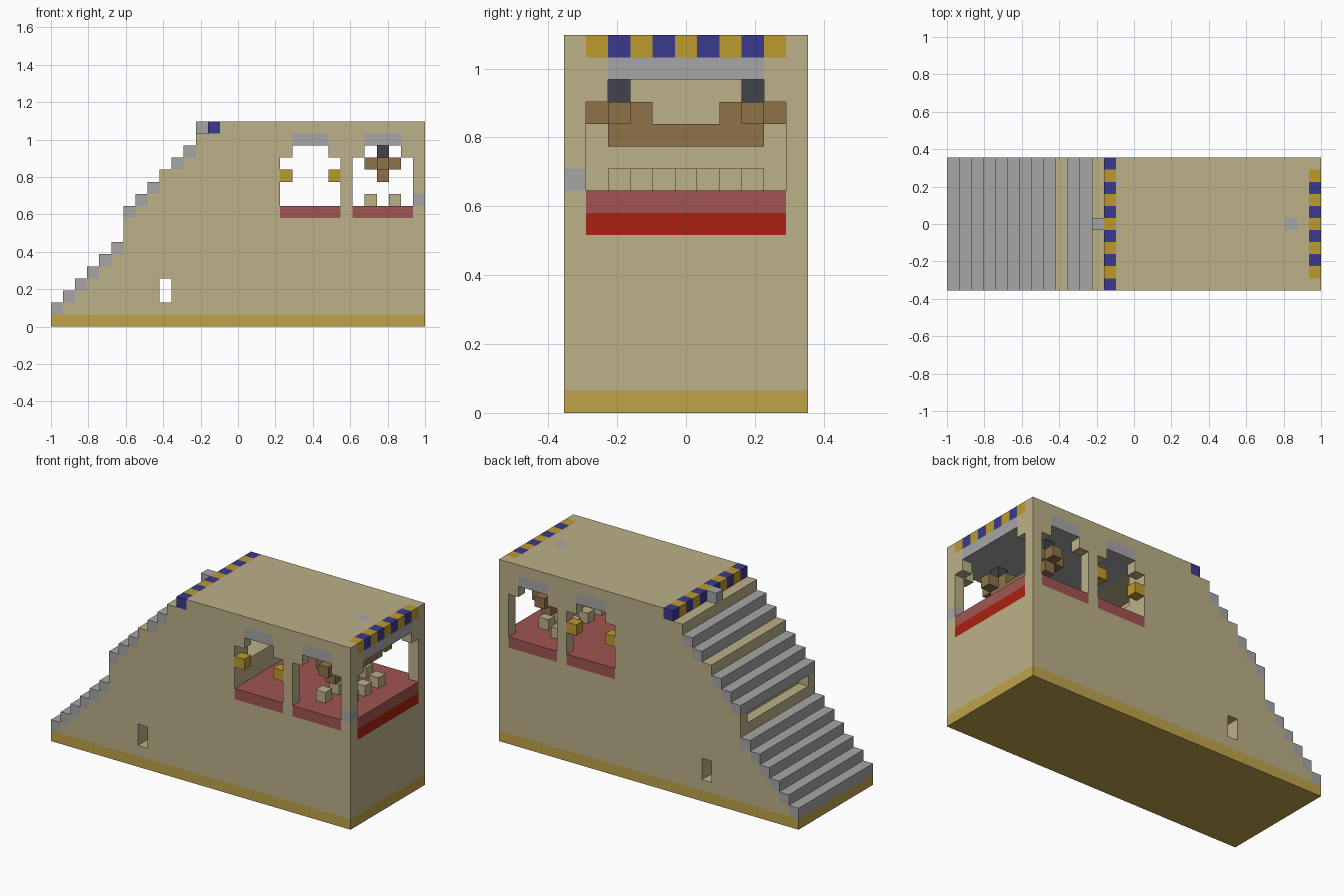
import bpy
import bmesh
from mathutils import Vector

cube = bpy.data.objects.get("Cube")
if cube:
    bpy.data.objects.remove(cube, do_unlink=True)

NX, NY, NZ = 31, 11, 17          # block counts; one block is the modelling unit
S = 2 / NX


def linear(c):
    c /= 255
    return c / 12.92 if c <= 0.04045 else ((c + 0.055) / 1.055) ** 2.4


def material(name, r, g, b):
    m = bpy.data.materials.new(name)
    m.use_nodes = True
    col = (linear(r), linear(g), linear(b), 1)
    m.diffuse_color = col
    m.node_tree.nodes["Principled BSDF"].inputs["Base Color"].default_value = col
    return m


tan = material("sandstone", 188, 177, 137)
ochre = material("ochre", 191, 163, 75)
gold = material("gold", 190, 155, 45)
blue = material("blue", 58, 58, 142)
grey = material("stone_grey", 166, 166, 166)
dark = material("charcoal", 66, 66, 76)
brown = material("brown", 143, 114, 73)
red = material("bright_red", 170, 32, 16)
rose = material("dull_red", 160, 85, 82)

cells = {}                        # block position -> part name
mats = {}                         # part name -> material


def span(v):
    return range(v[0], v[1] + 1) if isinstance(v, tuple) else (v,)


def fill(part, mat, x, y, z):
    """Lay blocks of a part over inclusive ranges, replacing what is there."""
    mats[part] = mat
    for i in span(x):
        for j in span(y):
            for k in span(z):
                cells[i, j, k] = part


def carve(x, y, z):
    for i in span(x):
        for j in span(y):
            for k in span(z):
                cells.pop((i, j, k), None)


WIDE = (0, NY - 1)

# Body and base
fill("body", tan, (13, 30), WIDE, (1, 16))
fill("base", ochre, (0, 30), WIDE, 0)

# Staircase: each column rises to its step top, the tread block is stone
for i in range(13):
    top = i + 1 if i < 6 else i + 3
    fill("body", tan, i, WIDE, (1, top))
    if i not in (9, 12):
        fill("stair_treads", grey, i, WIDE, top)
carve(6, (1, 9), 8)               # slot under the landing
carve(9, WIDE, (2, 3))            # small passage through the base

# Cabin room with ceiling, floor and rear alcove
carve((19, 29), (1, 9), (10, 14))
carve((16, 18), (2, 8), (12, 14))
fill("ceiling", grey, (19, 29), (1, 9), 15)
fill("cabin_floor", rose, (19, 30), (1, 9), 9)
fill("front_band", red, 30, (1, 9), 8)

# Side windows on both walls
for y in (0, 10):
    for x in (19, 25):
        carve((x, x + 4), y, (10, 13))
        carve((x + 1, x + 3), y, 14)
        fill("window_lintels", grey, (x + 1, x + 3), y, 15)
        fill("cabin_floor", rose, (x, x + 4), y, 9)
    for x in (19, 23):
        fill("window_lamps", gold, x, y, 12)

# End window
carve(30, (1, 9), (10, 13))
carve(30, (2, 8), 14)
fill("window_lintels", grey, 30, (2, 8), 15)

# Chandelier: beam, two crosses, two hangers
fill("chandelier", brown, 27, (2, 8), 12)
for y in (2, 8):
    fill("chandelier", brown, (26, 28), y, 13)
    fill("chandelier", brown, 27, (y - 1, y + 1), 13)
    fill("chandelier_hangers", dark, 27, y, 14)

# Two staggered rows of seats
for y in range(2, 9):
    fill("seats", tan, 28 if y % 2 else 26, y, 10)

# Chequered roof trims and small stone blocks
for y in range(NY):
    name, mat = ("gold_trim", gold) if y % 2 else ("blue_trim", blue)
    fill(name, mat, 13, y, 16)
    if 0 < y < NY - 1:
        fill(name, mat, 30, y, 16)
fill("roof_stones", grey, 12, 5, 16)
fill("roof_stones", grey, 28, 5, 16)
fill("corner_stone", grey, 30, 0, 10)


def build(part):
    """Turn a part's exposed block sides into a mesh with merged flat faces."""
    bm = bmesh.new()
    for cell, name in cells.items():
        if name != part:
            continue
        centre = Vector(cell) + Vector((0.5, 0.5, 0.5))
        for axis in range(3):
            for sign in (-1, 1):
                n, u, v = Vector(), Vector(), Vector()
                n[axis] = sign / 2
                u[(axis + 1) % 3] = 0.5
                v[(axis + 2) % 3] = sign / 2
                near = tuple(int(c) for c in Vector(cell) + n * 2)
                if near in cells:
                    continue
                ring = [-u - v, u - v, u + v, v - u]
                pts = [centre + n + r - Vector((NX / 2, NY / 2, 0)) for r in ring]
                bm.faces.new([bm.verts.new(p * S) for p in pts])
    bmesh.ops.remove_doubles(bm, verts=bm.verts, dist=S / 100)
    bmesh.ops.dissolve_limit(bm, angle_limit=0.01, verts=bm.verts, edges=bm.edges)
    mesh = bpy.data.meshes.new(part)
    bm.to_mesh(mesh)
    bm.free()
    mesh.materials.append(mats[part])
    bpy.context.collection.objects.link(bpy.data.objects.new(part, mesh))


for part in mats:
    build(part)
